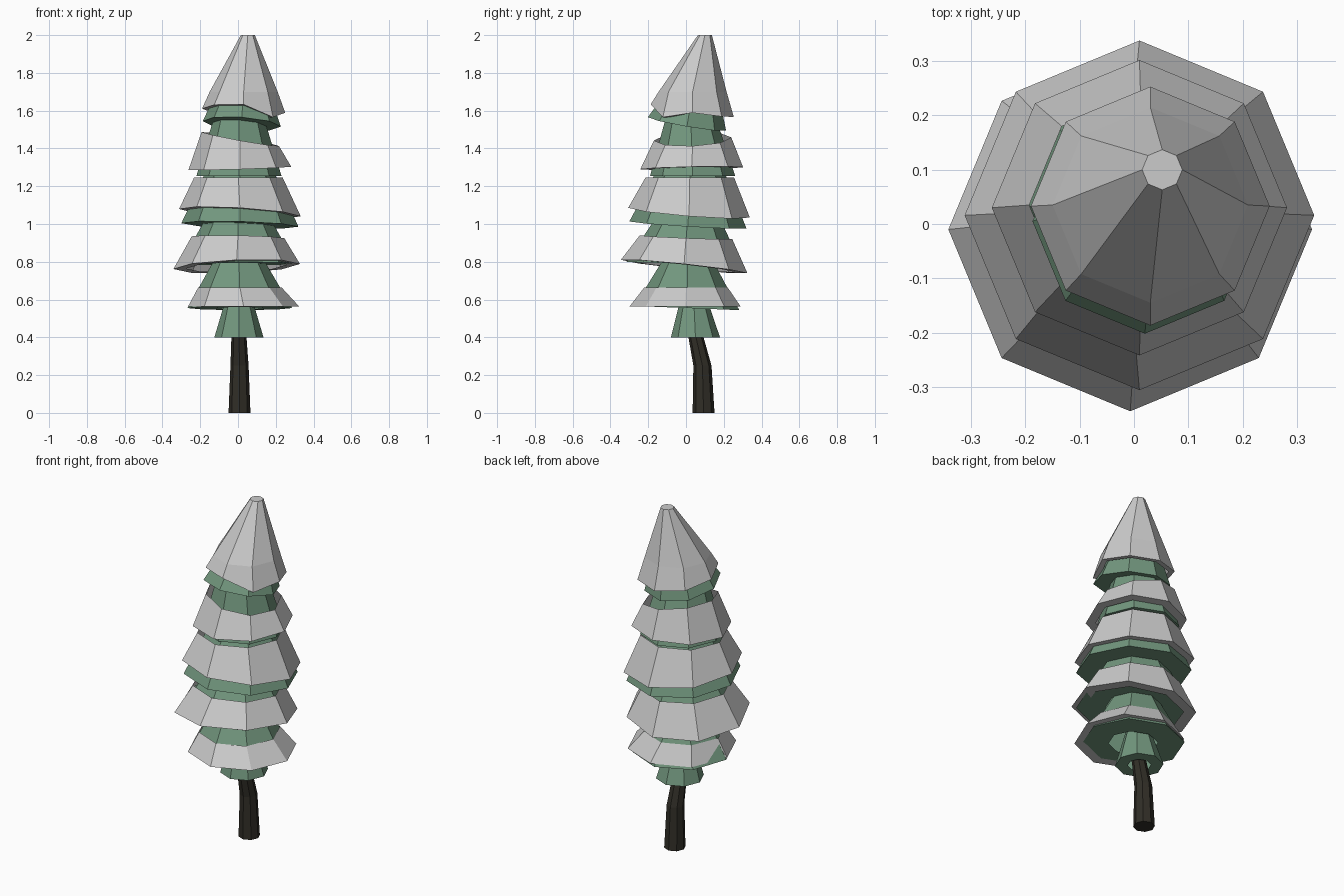
import bpy, bmesh
from math import cos, sin, pi

if "Cube" in bpy.data.objects:
    bpy.data.objects.remove(bpy.data.objects["Cube"])

SIDES = 8


def material(name, colour):
    m = bpy.data.materials.new(name)
    m.diffuse_color = (*colour, 1)
    m.use_nodes = True
    m.node_tree.nodes["Principled BSDF"].inputs["Base Color"].default_value = m.diffuse_color
    return m


def loft(name, rings, mat=None, cap_start=False, cap_end=False, dips={}):
    """Octagonal shell through rings (cx, cy, z, radius, x tilt, y tilt)."""
    bm = bmesh.new()
    loops = []
    for cx, cy, z, r, tx, ty in rings:
        loop = []
        for i in range(SIDES):
            dx, dy = r * cos(2 * pi * i / SIDES), r * sin(2 * pi * i / SIDES)
            dz = tx * dx + ty * dy + dips.get(i, 0) * (z < 1.65)
            loop.append(bm.verts.new((cx + dx, cy + dy, z + dz)))
        loops.append(loop)
    for a, b in zip(loops, loops[1:]):
        for i in range(SIDES):
            j = (i + 1) % SIDES
            bm.faces.new((a[i], a[j], b[j], b[i]))
    if cap_start:
        bm.faces.new(loops[0][::-1])
    if cap_end:
        bm.faces.new(loops[-1])
    me = bpy.data.meshes.new(name)
    bm.to_mesh(me)
    bm.free()
    ob = bpy.data.objects.new(name, me)
    bpy.context.collection.objects.link(ob)
    if mat:
        me.materials.append(mat)
    return ob


def skirt(name, rings, lip, mat=None, **kw):
    """Tier with an underside lip turned inward at its hem."""
    cx, cy, z, r, tx, ty = rings[0]
    return loft(name, [(cx, cy, z, r * lip, tx, ty)] + rings, mat, **kw)


green = material("needles", (0.17, 0.31, 0.21))
bark = material("bark", (0.03, 0.027, 0.02))

# Bent trunk
loft("trunk", [(.008, .093, 0, .058, 0, 0), (.008, .087, .25, .048, 0, 0),
               (.005, .053, .40, .040, 0, 0), (.005, .03, .50, .036, 0, 0)],
     bark, cap_start=True, cap_end=True)

# Green branch tiers, bottom to top
tiers = [
    [(.005, .05, .40, .13, 0, 0), (.005, .04, .62, .065, 0, 0)],
    [(.01, .005, .555, .277, 0, -.04), (.005, .01, .83, .12, 0, 0)],
    [(0, -.01, .79, .305, 0, -.03), (0, .01, 1.04, .165, 0, 0)],
    [(.01, .01, .995, .31, -.03, -.06), (.01, .025, 1.31, .165, 0, 0)],
    [(.005, .035, 1.255, .225, 0, 0), (.005, .025, 1.57, .13, 0, 0)],
    [(.02, .005, 1.53, .207, -.07, -.17), (.025, .02, 1.62, .17, -.07, -.1),
     (.04, .06, 1.85, .05, 0, 0)],
]
for n, rings in enumerate(tiers, 1):
    skirt(f"branch_tier_{n}", rings, .48, green)

# Snow collars lying on the branches
collars = [
    [(.03, -.005, .562, .295, 0, 0), (.01, 0, .665, .22, 0, 0)],
    [(-.007, -.01, .775, .335, .04, -.105), (0, 0, .93, .245, -.02, -.04)],
    [(.01, .016, 1.06, .322, -.06, -.08), (.002, .02, 1.245, .235, 0, 0)],
    [(.01, .03, 1.295, .272, .03, .02), (.012, .035, 1.45, .205, -.18, .04)],
]
for n, rings in enumerate(collars, 1):
    skirt(f"snow_collar_{n}", rings, .8)

# Snow cap on the tip, with one low corner
skirt("snow_cap", [(.03, .033, 1.6, .22, -.05, -.15), (.03, .035, 1.7, .18, 0, 0),
                   (.052, .1, 2, .037, 0, 0)], .85, cap_end=True, dips={7: -.05})
